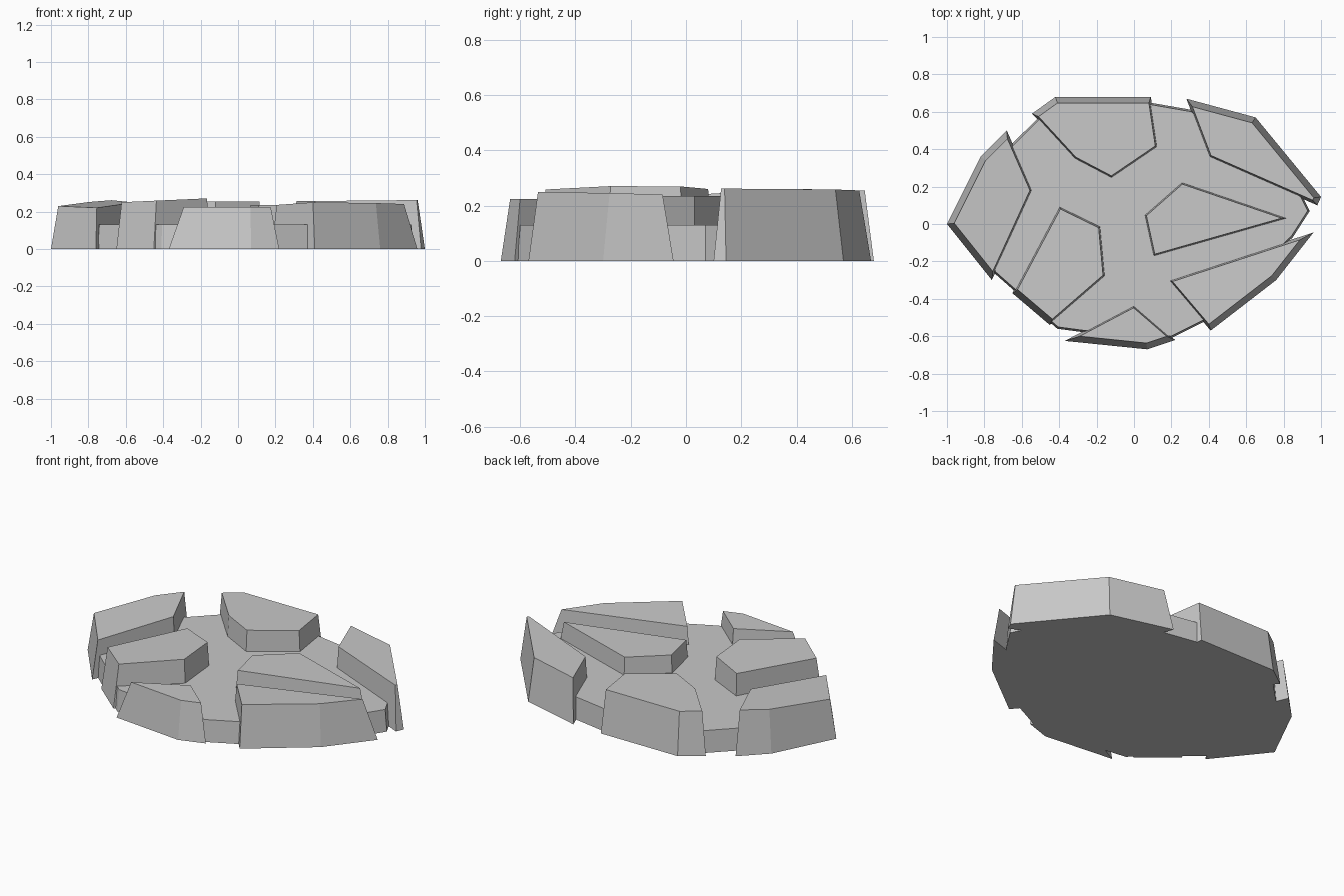
import bpy, bmesh
from mathutils import Vector
from mathutils.geometry import intersect_line_line_2d, intersect_line_line

if "Cube" in bpy.data.objects:
    bpy.data.objects.remove(bpy.data.objects["Cube"])

stone = bpy.data.materials.new("stone_grey")
stone.diffuse_color = (0.58, 0.58, 0.58, 1)
stone.use_nodes = True
stone.node_tree.nodes["Principled BSDF"].inputs["Base Color"].default_value = stone.diffuse_color


def inset(pts, inner, outer):
    """Move each edge inward; edges on the rim of the oval move by 'outer'."""
    n = len(pts)
    lines = []
    for i in range(n):
        a, b = Vector(pts[i]), Vector(pts[(i + 1) % n])
        d = (b - a).normalized()
        m = (a + b) / 2
        w = outer if m.x ** 2 + 2.25 * m.y ** 2 > 0.72 else inner
        lines.append((a + Vector((-d.y, d.x)) * w, d))
    result = []
    for i in range(n):
        (p, d), (q, e) = lines[i - 1], lines[i]
        t = (q - p).cross(e) / d.cross(e)
        result.append(p + d * t)
    return result


def slab(name, pts, z0, gx=0.0, gy=0.0, inner=0.015, outer=0.033):
    """Tapered block from a counter-clockwise outline with a sloped flat top."""
    bm = bmesh.new()
    low = [bm.verts.new((x, y, 0)) for x, y in pts]
    high = [bm.verts.new((p.x, p.y, z0 + gx * p.x + gy * p.y))
            for p in inset(pts, inner, outer)]
    bm.faces.new(low[::-1])
    bm.faces.new(high)
    n = len(pts)
    for i in range(n):
        j = (i + 1) % n
        bm.faces.new((low[i], low[j], high[j], high[i]))
    mesh = bpy.data.meshes.new(name)
    bm.to_mesh(mesh)
    bm.free()
    mesh.materials.append(stone)
    bpy.context.collection.objects.link(bpy.data.objects.new(name, mesh))


# Low base plate
slab("base_plate", [(0.94, 0.07), (0.90, 0.15), (0.31, 0.61), (0.08, 0.65),
                    (-0.51, 0.57), (-0.67, 0.41), (-0.82, 0.10), (-0.75, -0.26),
                    (-0.41, -0.56), (-0.26, -0.58), (0.20, -0.61),
                    (0.38, -0.52), (0.85, -0.07)], 0.13, inner=0.01, outer=0.01)

# Raised paving stones
slab("back_stone", [(0.09, 0.68), (-0.42, 0.68), (-0.545, 0.59),
                    (-0.32, 0.345), (-0.12, 0.24), (0.13, 0.41)], 0.254)
slab("back_right_stone", [(0.28, 0.67), (0.40, 0.355), (0.98, 0.10),
                          (1.0, 0.145), (0.65, 0.57)], 0.252, 0.01)
slab("middle_stone", [(0.255, 0.23), (0.05, 0.05), (0.10, -0.18),
                      (0.84, 0.03)], 0.235)
slab("front_right_stone", [(0.96, -0.045), (0.18, -0.30), (0.41, -0.57),
                           (0.76, -0.30)], 0.218, 0.021, -0.043)
slab("front_stone", [(0.0, -0.43), (-0.37, -0.625), (0.07, -0.67),
                     (0.22, -0.62)], 0.224)
slab("front_left_stone", [(-0.40, 0.10), (-0.65, -0.37), (-0.45, -0.54),
                          (-0.15, -0.28), (-0.175, -0.01)], 0.278, 0.045)
slab("left_stone", [(-0.68, 0.50), (-0.82, 0.36), (-1.0, 0.0),
                    (-0.76, -0.30), (-0.54, 0.18)], 0.253, 0.025, 0.054)
